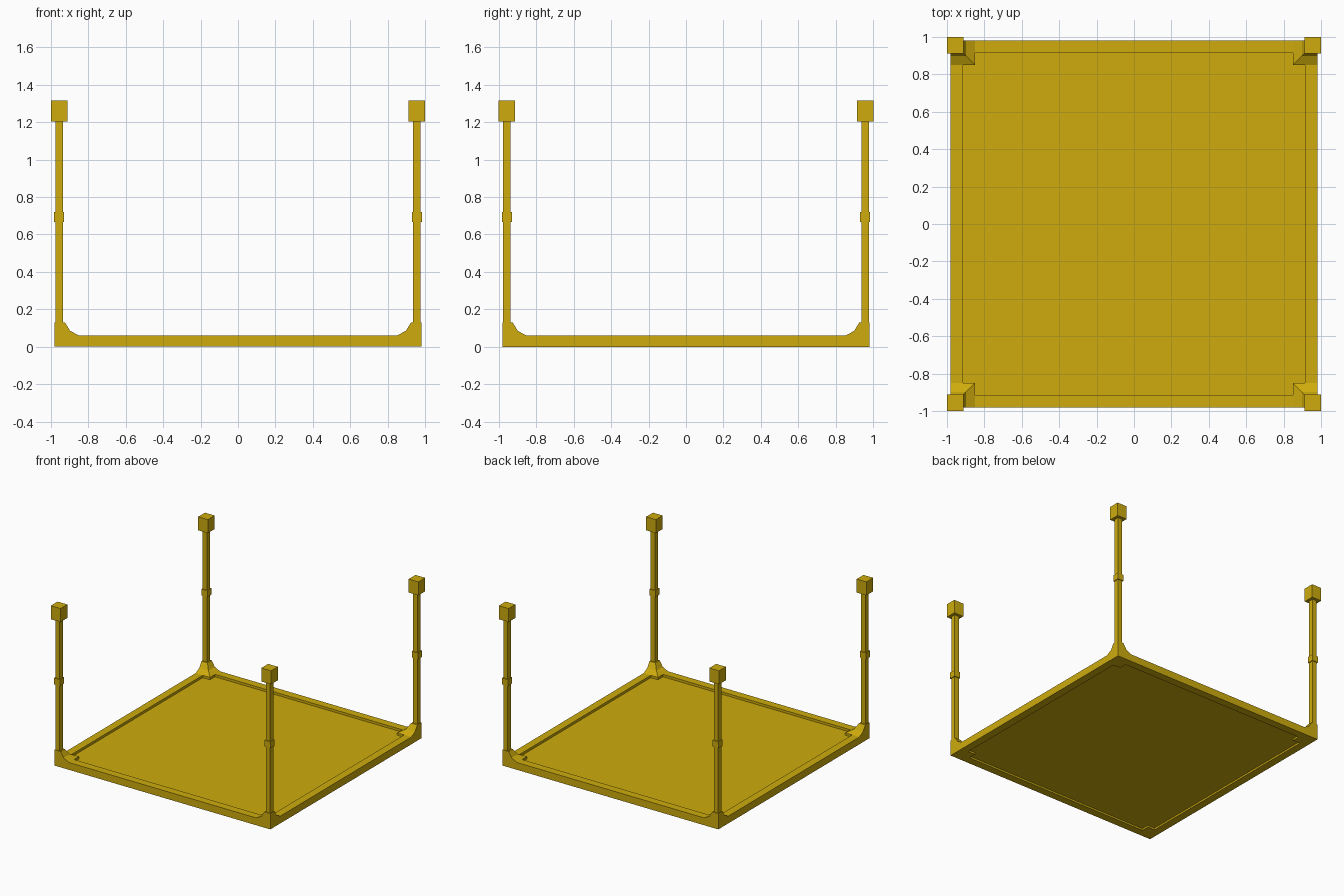
import bpy, bmesh
from math import radians

if "Cube" in bpy.data.objects:
    bpy.data.objects.remove(bpy.data.objects["Cube"])

gold = bpy.data.materials.new("golden_yellow")
gold.use_nodes = True
COLOUR = (0.62, 0.41, 0.004, 1)
gold.diffuse_color = COLOUR
gold.node_tree.nodes["Principled BSDF"].inputs["Base Color"].default_value = COLOUR

EDGE = 0.98       # outer side of the frame
INNER = 0.915     # inner side of the frame
RIM = 0.06        # height of the frame
POST = 0.956      # post centre line


def loft(name, sections):
    """Solid through rectangles (x0, x1, y0, y1, z), bottom to top."""
    bm = bmesh.new()
    rings = [[bm.verts.new((x, y, z)) for x, y in
              ((x0, y0), (x1, y0), (x1, y1), (x0, y1))]
             for x0, x1, y0, y1, z in sections]
    for low, high in zip(rings, rings[1:]):
        for i in range(4):
            j = (i + 1) % 4
            bm.faces.new((low[i], low[j], high[j], high[i]))
    bm.faces.new(rings[0][::-1])
    bm.faces.new(rings[-1])
    bmesh.ops.recalc_face_normals(bm, faces=bm.faces)
    mesh = bpy.data.meshes.new(name)
    bm.to_mesh(mesh)
    bm.free()
    mesh.materials.append(gold)
    obj = bpy.data.objects.new(name, mesh)
    bpy.context.collection.objects.link(obj)
    return obj


def block(name, x, y, half, z0, z1):
    return loft(name, [(x - half, x + half, y - half, y + half, z) for z in (z0, z1)])


def combine(target, other, operation):
    mod = target.modifiers.new("combine", 'BOOLEAN')
    mod.object, mod.operation, mod.solver = other, operation, 'EXACT'
    bpy.context.view_layer.objects.active = target
    bpy.ops.object.modifier_apply(modifier=mod.name)
    bpy.data.objects.remove(other)


# Square frame with an open middle
frame = block("base_frame", 0, 0, EDGE, 0, RIM)
combine(frame, block("opening", 0, 0, INNER, -0.1, 0.2), 'DIFFERENCE')

# Flared corner brackets, fused into the frame
BRACKET = ((0.85, 0), (0.85, RIM), (0.898, 0.085), (0.925, 0.13))
corners = [(sx, sy) for sx in (-1, 1) for sy in (-1, 1)]
for sx, sy in corners:
    sections = [(*sorted((sx * a, sx * EDGE)), *sorted((sy * a, sy * EDGE)), z)
                for a, z in BRACKET]
    combine(frame, loft("corner_bracket", sections), 'UNION')

# Merge coplanar faces of the fused frame
bm = bmesh.new()
bm.from_mesh(frame.data)
bmesh.ops.remove_doubles(bm, verts=bm.verts, dist=0.0001)
bmesh.ops.dissolve_limit(bm, angle_limit=radians(1), verts=bm.verts, edges=bm.edges)
bm.to_mesh(frame.data)
bm.free()

# Recessed floor panel
block("floor_panel", 0, 0, INNER + 0.01, 0.015, 0.04)

# Corner posts with a collar and a cube cap
for sx, sy in corners:
    place = ("back" if sy > 0 else "front") + ("_left" if sx > 0 else "_right")
    x, y = sx * POST, sy * POST
    block(place + "_post", x, y, 0.02, 0.12, 1.22)
    block(place + "_collar", x, y, 0.027, 0.668, 0.72)
    block(place + "_cap", x, y, 0.044, 1.204, 1.315)
